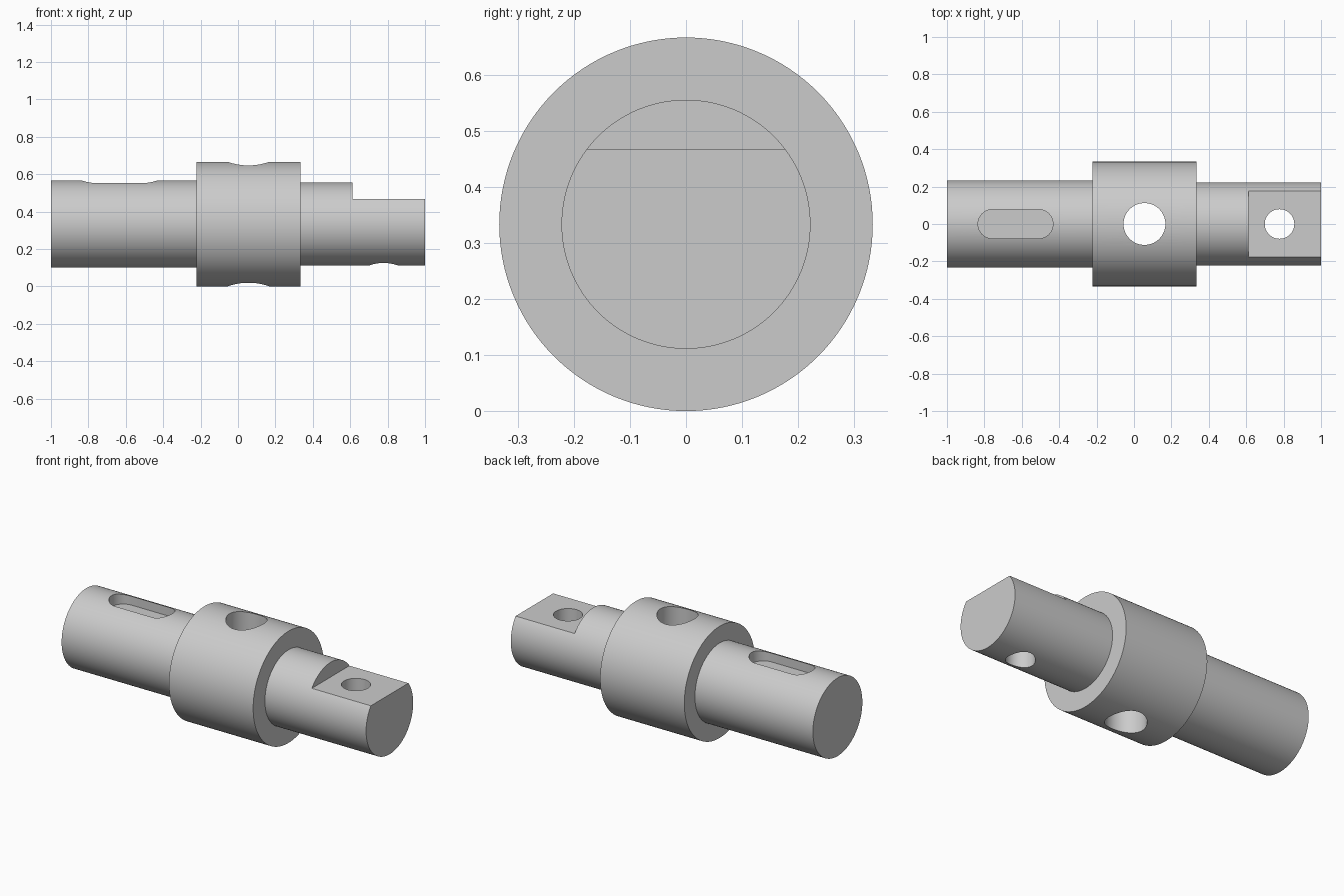
import bpy, bmesh, math
from mathutils import Matrix, Vector

AXIS_Z = 0.333
cube = bpy.data.objects.get("Cube")
if cube:
    bpy.data.objects.remove(cube)

steel = bpy.data.materials.new("grey steel")
steel.use_nodes = True
GREY = (0.6, 0.6, 0.6, 1)
steel.diffuse_color = GREY
steel.node_tree.nodes["Principled BSDF"].inputs["Base Color"].default_value = GREY


def make_object(name, bm):
    bmesh.ops.recalc_face_normals(bm, faces=bm.faces)
    mesh = bpy.data.meshes.new(name)
    bm.to_mesh(mesh)
    bm.free()
    mesh.materials.append(steel)
    obj = bpy.data.objects.new(name, mesh)
    bpy.context.collection.objects.link(obj)
    return obj


def lathe(name, profile, steps=128):
    """Revolve (x, radius) points about the shaft axis."""
    bm = bmesh.new()
    rings = []
    for x, r in profile:
        angles = [2 * math.pi * i / steps for i in range(steps)]
        rings.append([bm.verts.new((x, r * math.sin(a), AXIS_Z + r * math.cos(a)))
                      for a in angles])
    for a, b in zip(rings, rings[1:]):
        for i in range(steps):
            j = (i + 1) % steps
            bm.faces.new((a[i], a[j], b[j], b[i]))
    bm.faces.new(rings[0])
    bm.faces.new(rings[-1])
    return make_object(name, bm)


def slot_cutter(name, x1, x2, radius, bottom, top, steps=32):
    """Upright prism with rounded ends; a round hole when x1 equals x2."""
    bm = bmesh.new()
    outline = []
    for cx, start in ((x2, -math.pi / 2), (x1, math.pi / 2)):
        count = steps if x1 == x2 else steps + 1
        for i in range(count):
            a = start + math.pi * i / steps
            outline.append(bm.verts.new((cx + radius * math.cos(a),
                                         radius * math.sin(a), bottom)))
    base = bm.faces.new(outline)
    extruded = bmesh.ops.extrude_face_region(bm, geom=[base])["geom"]
    verts = [v for v in extruded if isinstance(v, bmesh.types.BMVert)]
    bmesh.ops.translate(bm, verts=verts, vec=(0, 0, top - bottom))
    return make_object(name, bm)


def box_cutter(name, low, high):
    low, high = Vector(low), Vector(high)
    bm = bmesh.new()
    bmesh.ops.create_cube(bm, size=1, matrix=Matrix.Translation((low + high) / 2)
                          @ Matrix.Diagonal((*(high - low), 1)))
    return make_object(name, bm)


# Stepped shaft with a wide central collar
shaft = lathe("stepped_shaft", [
    (-1, 0.233), (-0.222, 0.233), (-0.222, 0.333),
    (0.333, 0.333), (0.333, 0.222), (1, 0.222)])

# Keyway, collar cross hole, flat on the end and its pin hole
cutters = [
    slot_cutter("keyway_cutter", -0.756, -0.511, 0.078, 0.5, 0.8),
    slot_cutter("collar_hole_cutter", 0.056, 0.056, 0.112, -0.2, 0.9),
    box_cutter("end_flat_cutter", (0.611, -0.4, 0.467), (1.2, 0.4, 0.9)),
    slot_cutter("pin_hole_cutter", 0.778, 0.778, 0.079, -0.2, 0.9),
]
for cutter in cutters:
    mod = shaft.modifiers.new(cutter.name, "BOOLEAN")
    mod.operation = "DIFFERENCE"
    mod.solver = "EXACT"
    mod.object = cutter

# Apply the cuts, remove the helpers, then smooth the round walls
bpy.context.view_layer.update()
graph = bpy.context.evaluated_depsgraph_get()
cut_mesh = bpy.data.meshes.new_from_object(shaft.evaluated_get(graph))
shaft.modifiers.clear()
shaft.data = cut_mesh
cut_mesh.name = "stepped_shaft"
for cutter in cutters:
    bpy.data.objects.remove(cutter)

bpy.ops.object.select_all(action="DESELECT")
shaft.select_set(True)
bpy.context.view_layer.objects.active = shaft
bpy.ops.object.shade_smooth_by_angle(angle=math.radians(30))
